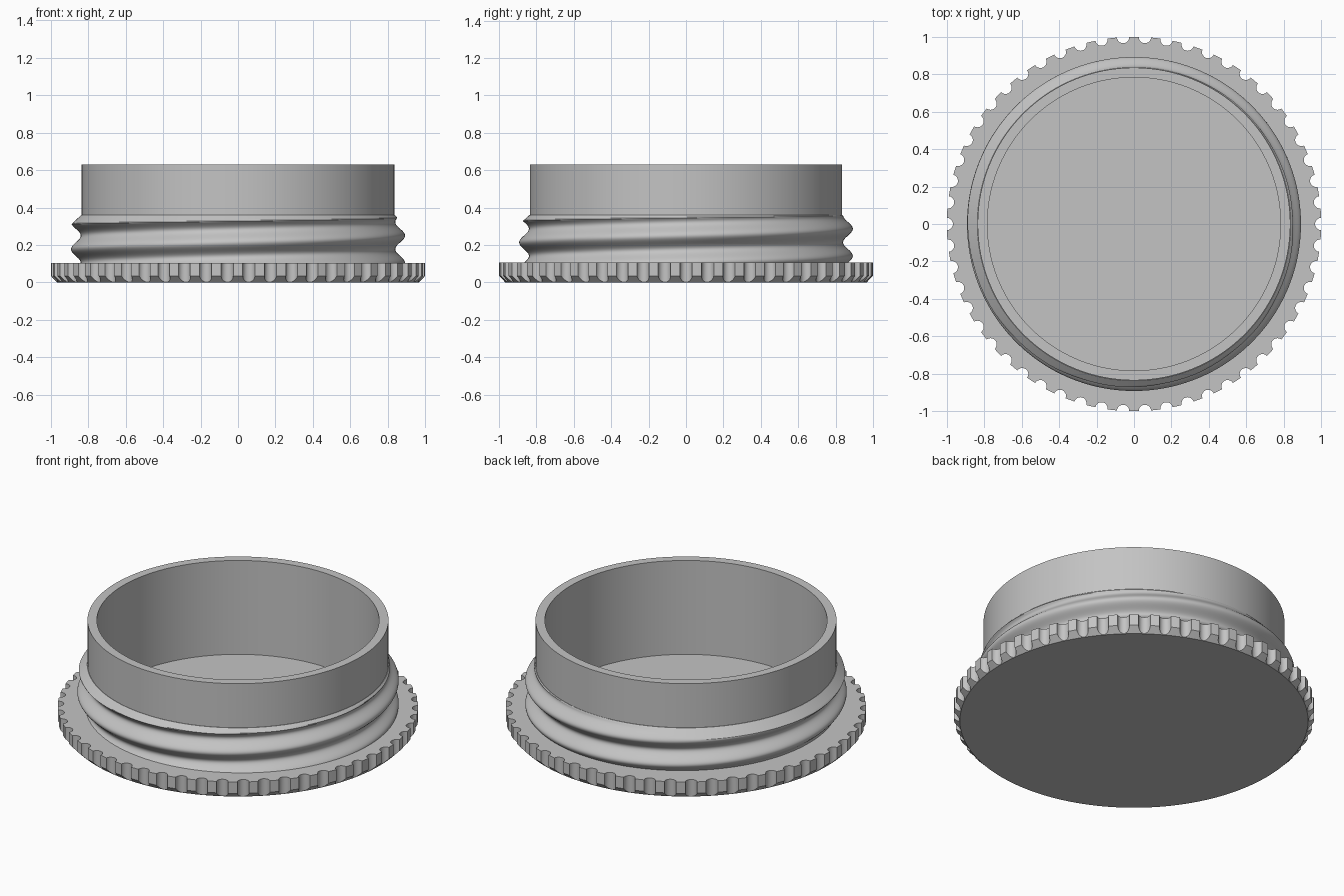
import bpy
import bmesh
from math import sin, cos, pi, hypot, atan2, radians

TAU = 2 * pi
TEETH = 54
SEGMENTS = 180
PITCH = 0.145
DISC_TOP = 0.105
THREAD_TOP = 0.36

cube = bpy.data.objects.get("Cube")
if cube:
    bpy.data.objects.remove(cube, do_unlink=True)

# One plain grey plastic
grey = bpy.data.materials.new("plain_grey")
grey.use_nodes = True
colour = (0.55, 0.55, 0.55, 1)
grey.diffuse_color = colour
grey.node_tree.nodes["Principled BSDF"].inputs["Base Color"].default_value = colour


def loft(name, rings, cap_start=False, cap_end=False):
    """Join closed rings of points into a smooth-shaded mesh object."""
    bm = bmesh.new()
    loops = [[bm.verts.new(p) for p in ring] for ring in rings]
    n = len(loops[0])
    for low, high in zip(loops, loops[1:]):
        for i in range(n):
            j = (i + 1) % n
            bm.faces.new((low[i], low[j], high[j], high[i]))
    if cap_start:
        bm.faces.new(loops[0][::-1])
    if cap_end:
        bm.faces.new(loops[-1])
    mesh = bpy.data.meshes.new(name)
    bm.to_mesh(mesh)
    bm.free()
    mesh.materials.append(grey)
    obj = bpy.data.objects.new(name, mesh)
    bpy.context.collection.objects.link(obj)
    bpy.ops.object.select_all(action="DESELECT")
    obj.select_set(True)
    bpy.context.view_layer.objects.active = obj
    bpy.ops.object.shade_smooth_by_angle(angle=radians(30))
    return obj


def polar(r, angle, z):
    return (r * cos(angle), r * sin(angle), z)


def circle(r, z):
    return [polar(r, TAU * i / SEGMENTS, z) for i in range(SEGMENTS)]


# Grip disc: round notches in the rim, chamfered lower edge
NOTCH = 0.033
FOOT = 0.966
CHAMFER = 0.035
outline = []
for tooth in range(TEETH):
    centre = TAU * tooth / TEETH
    for step in range(-5, 6):
        phi = step * pi / 10
        x, y = 1 - NOTCH * cos(phi), NOTCH * sin(phi)
        outline.append((min(1, hypot(x, y)), centre + atan2(y, x)))
    outline.append((1, centre + pi / TEETH))

loft("grip_disc", [
    [polar(FOOT, a, 0) for r, a in outline],
    [polar(r, a, CHAMFER * (r - FOOT) / (1 - FOOT)) for r, a in outline],
    [polar(r, a, DISC_TOP) for r, a in outline],
    [polar(0.8, a, DISC_TOP) for r, a in outline],
], cap_start=True)


# Screw collar: helical ridges trimmed by a cone at the top
def thread_radius(angle, z):
    turn = (z - DISC_TOP) / PITCH - angle / TAU
    ridge = 0.866 + 0.026 * cos(TAU * turn)
    return min(ridge, 0.837 + 1.1 * (THREAD_TOP - z))


ROWS = 48
thread = []
for row in range(ROWS + 1):
    z = 0.1 + (THREAD_TOP - 0.1) * row / ROWS
    thread.append([polar(thread_radius(TAU * i / SEGMENTS, z), TAU * i / SEGMENTS, z)
                   for i in range(SEGMENTS)])
thread.append(circle(0.82, THREAD_TOP))
loft("screw_thread", thread)

# Cup wall with open top and recessed floor
loft("cup_wall", [
    circle(0.835, DISC_TOP - 0.02),
    circle(0.835, 0.63),
    circle(0.783, 0.63),
    circle(0.783, 0.055),
], cap_end=True)
